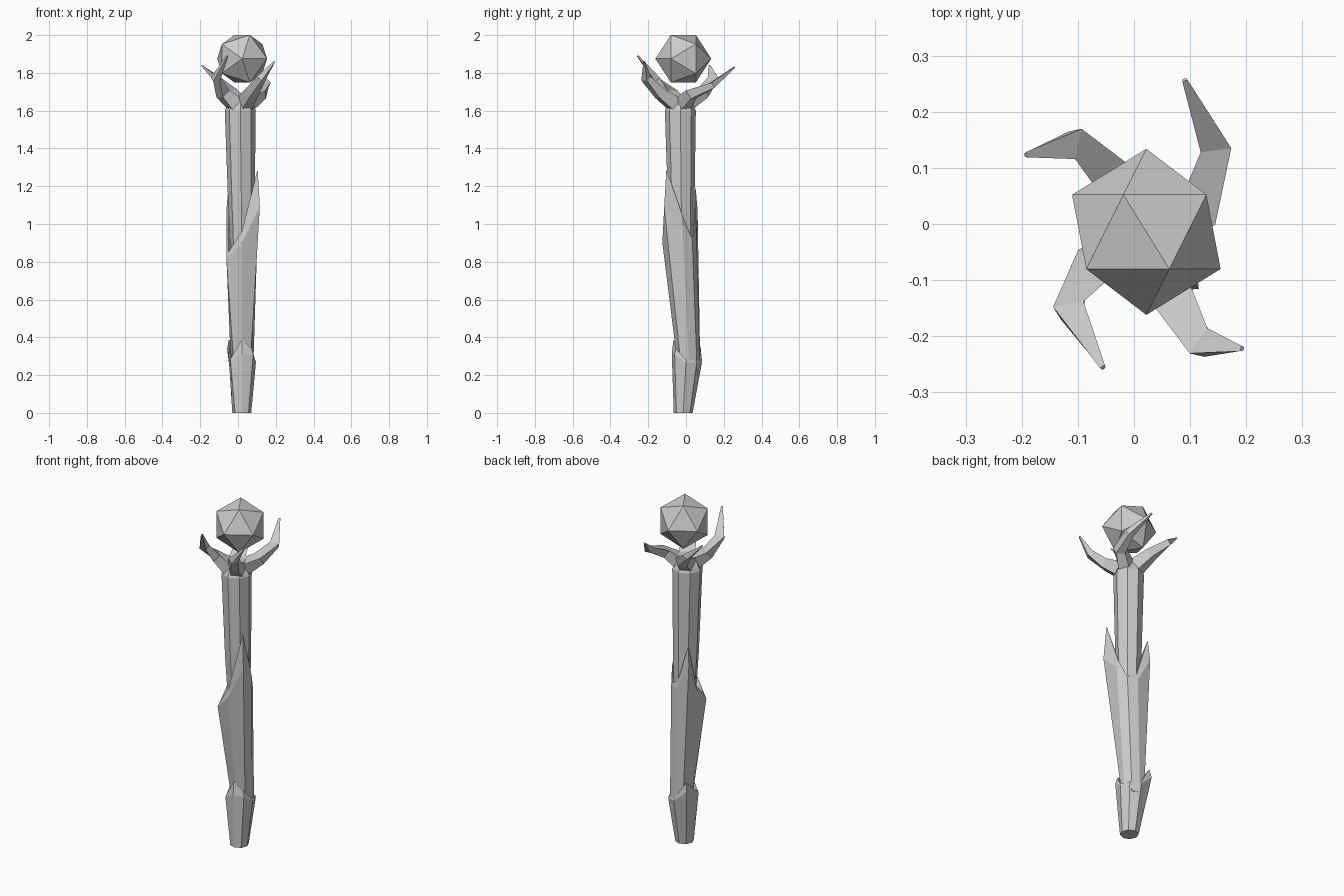
import bpy, bmesh, math
from mathutils import Vector, Matrix

if "Cube" in bpy.data.objects:
    bpy.data.objects.remove(bpy.data.objects["Cube"])


def finish(name, bm):
    bmesh.ops.recalc_face_normals(bm, faces=bm.faces)
    me = bpy.data.meshes.new(name)
    bm.to_mesh(me)
    bm.free()
    ob = bpy.data.objects.new(name, me)
    bpy.context.collection.objects.link(ob)
    return ob


def skin(name, rings):
    """Join equal-length rings of points into a capped tube."""
    bm = bmesh.new()
    vs = [[bm.verts.new(p) for p in r] for r in rings]
    n = len(vs[0])
    for a, b in zip(vs, vs[1:]):
        for i in range(n):
            j = (i + 1) % n
            bm.faces.new((a[i], a[j], b[j], b[i]))
    bm.faces.new(vs[0])
    bm.faces.new(vs[-1])
    return finish(name, bm)


def ring(cx, cy, r, z, n=8):
    """Octagon starting at +x; r and z may be one value or one per corner."""
    r = r if isinstance(r, list) else [r] * n
    z = z if isinstance(z, list) else [z] * n
    return [(cx + r[i] * math.cos(math.tau * i / n),
             cy + r[i] * math.sin(math.tau * i / n), z[i]) for i in range(n)]


def bark(name, base, centre, radii, lip, tips):
    """Flaring bark sleeve with a jagged rim folded in to the shaft."""
    skin(name, [
        ring(*base),
        ring(*centre, radii, lip),
        ring(*centre, [r * (0.95 if t - l < 0.03 else 0.88) for r, l, t in zip(radii, lip, tips)], tips),
        ring(*centre, [min(r, 0.055) for r in radii], [l - 0.01 for l in lip])])


# Jagged bark sleeves
bark("lower_bark", (0.02, -0.015, 0.05, 0.0), (0.02, 0.0),
     [.075, .08, .085, .11, .07, .085, .075, .085],
     [.27, .265, .27, .34, .31, .28, .31, .31],
     [.28, .275, .28, .39, .33, .29, .39, .34])
bark("middle_bark", (0.022, 0.018, 0.058, 0.22), (0.02, -0.02),
     [.085, .075, .075, .115, .08, .115, .105, .135],
     [1.0, .92, .92, 1.07, .90, .82, .90, 1.09],
     [1.05, .93, .96, 1.19, .93, .85, .96, 1.29])

# Upper shaft with a bevelled top where the claws start
skin("upper_shaft", [ring(0.02, -0.015, 0.055, 0.75),
                     ring(0.018, -0.025, 0.07, 1.1),
                     ring(0.012, -0.03, 0.082, 1.6),
                     ring(0.012, -0.03, 0.05, 1.675)])


def claw(name, path):
    """Tapered, bent prong of trapezoid section: (width, thickness) per point."""
    pts = [Vector(p) for p in path]
    sizes = [(.095, .075), (.075, .05), (.055, .032), (.01, .007)]
    rings = []
    for i, (p, (w, t)) in enumerate(zip(pts, sizes)):
        d = (pts[min(i + 1, 3)] - pts[max(i - 1, 0)]).normalized()
        side = d.cross(Vector((0, 0, 1))).normalized()
        up = side.cross(d)
        rings.append([p + side * a * w / 2 + up * b * t / 2
                      for a, b in ((-1, 1), (1, 1), (.65, -1), (-.65, -1))])
    skin(name, rings)


# Four swirling claws
claw("claw_back_right", [(.045, -.015, 1.63), (.12, .03, 1.685), (.145, .14, 1.735), (.09, .257, 1.83)])
claw("claw_front_right", [(.035, -.055, 1.63), (.075, -.14, 1.69), (.125, -.215, 1.77), (.193, -.222, 1.86)])
claw("claw_front_left", [(-.015, -.055, 1.63), (-.085, -.085, 1.69), (-.115, -.155, 1.765), (-.055, -.256, 1.89)])
claw("claw_back_left", [(-.005, -.005, 1.63), (-.04, .09, 1.69), (-.11, .145, 1.765), (-.193, .123, 1.84)])

# Floating faceted crystal
bm = bmesh.new()
bmesh.ops.create_icosphere(bm, subdivisions=1, radius=0.148,
                           matrix=Matrix.Translation((0.022, -0.014, 1.875)) @ Matrix.Rotation(math.pi / 2, 4, 'X'))
finish("crystal", bm)
